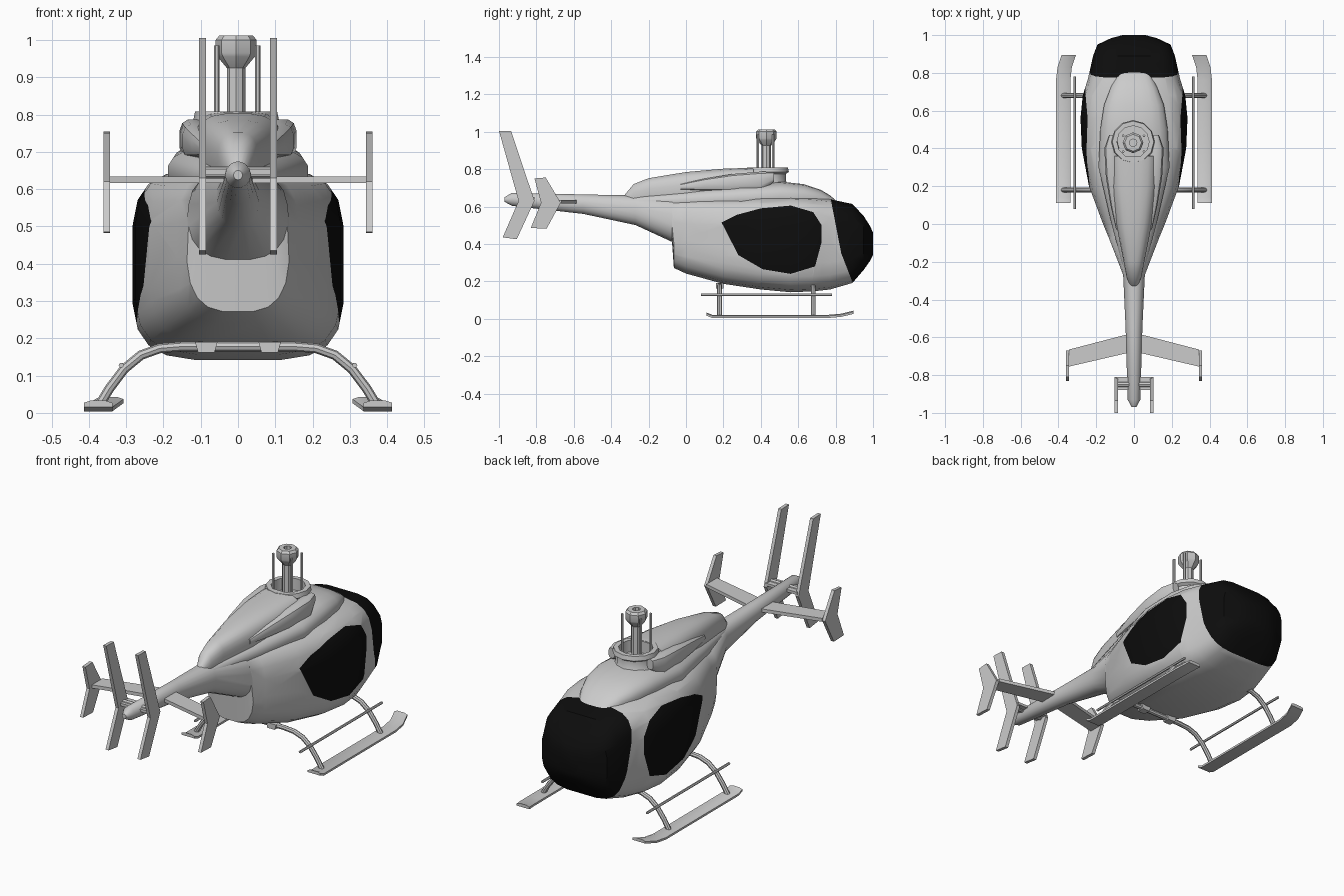
import bpy, bmesh, math
from mathutils import Vector

if "Cube" in bpy.data.objects:
    bpy.data.objects.remove(bpy.data.objects["Cube"])

glass = bpy.data.materials.new("dark_glass")
glass.diffuse_color = (0.004, 0.004, 0.004, 1)
glass.use_nodes = True
glass.node_tree.nodes["Principled BSDF"].inputs["Base Color"].default_value = glass.diffuse_color
grey = bpy.data.materials.new("grey")
grey.diffuse_color = (0.6, 0.6, 0.6, 1)
grey.use_nodes = True
grey.node_tree.nodes["Principled BSDF"].inputs["Base Color"].default_value = grey.diffuse_color


def finish(name, bm, smooth=True):
    bmesh.ops.recalc_face_normals(bm, faces=bm.faces[:])
    me = bpy.data.meshes.new(name)
    bm.to_mesh(me)
    bm.free()
    ob = bpy.data.objects.new(name, me)
    bpy.context.collection.objects.link(ob)
    if smooth:
        bpy.ops.object.select_all(action='DESELECT')
        ob.select_set(True)
        bpy.context.view_layer.objects.active = ob
        bpy.ops.object.shade_smooth_by_angle(angle=math.radians(35))
    return ob


def skin(rings):
    """Bridge equal-sized rings of points and cap both ends."""
    bm = bmesh.new()
    vs = [[bm.verts.new(p) for p in r] for r in rings]
    n = len(vs[0])
    for a, b in zip(vs, vs[1:]):
        for i in range(n):
            j = (i + 1) % n
            bm.faces.new((a[i], a[j], b[j], b[i]))
    bm.faces.new(vs[0])
    bm.faces.new(vs[-1])
    return bm


def hull(sections, n=20):
    """Sections: y, half width, z bottom, z top, squareness, optional x centre."""
    rings = []
    for y, w, zb, zt, e, *cx in sections:
        ring = []
        for i in range(n):
            a = 2 * math.pi * (i + 0.5) / n
            c, s = math.cos(a), math.sin(a)
            ring.append(((cx[0] if cx else 0) + w * math.copysign(abs(c) ** (2 / e), c), y,
                         (zb + zt) / 2 + (zt - zb) / 2 * math.copysign(abs(s) ** (2 / e), s)))
        rings.append(ring)
    return skin(rings)


def paint(bm, outline):
    """Cut a convex side-view outline (y, z) into the skin and make it glass."""
    inside = list(bm.faces)
    cy = sum(p[0] for p in outline) / len(outline)
    cz = sum(p[1] for p in outline) / len(outline)
    for (y0, z0), (y1, z1) in zip(outline, outline[1:] + outline[:1]):
        co, no = Vector((0, y0, z0)), Vector((0, z1 - z0, y0 - y1)).normalized()
        if no.dot(Vector((0, cy, cz)) - co) < 0:
            no = -no
        geom = set(inside)
        for f in inside:
            geom.update(f.edges)
            geom.update(f.verts)
        res = bmesh.ops.bisect_plane(bm, geom=list(geom), dist=1e-5, plane_co=co, plane_no=no)
        faces = [g for g in res['geom'] if isinstance(g, bmesh.types.BMFace)]
        inside = [f for f in set(faces) if no.dot(f.calc_center_median() - co) > 0]
    for f in inside:
        f.material_index = 1


def lathe(name, prof, x, y, n=8):
    bm = skin([[(x + r * math.cos(2 * math.pi * i / n), y + r * math.sin(2 * math.pi * i / n), z)
                for i in range(n)] for r, z in prof])
    return finish(name, bm)


def prism(name, pts, d):
    h = Vector(d) / 2
    return finish(name, skin([[Vector(p) - h for p in pts], [Vector(p) + h for p in pts]]), False)


def tube(name, pts, r, n=8):
    """Round bar along a path of points."""
    pts = [Vector(p) for p in pts]
    rings = []
    for i, p in enumerate(pts):
        t = (pts[min(i + 1, len(pts) - 1)] - pts[max(i - 1, 0)]).normalized()
        u = t.cross(Vector((0, 1, 0)) if abs(t.y) < 0.9 else Vector((0, 0, 1))).normalized()
        v = t.cross(u)
        rings.append([p + r * (math.cos(2 * math.pi * k / n) * u + math.sin(2 * math.pi * k / n) * v)
                      for k in range(n)])
    return finish(name, skin(rings))


# cabin and tail boom in one skin
body = hull([(1, .06, .34, .46, 2.5), (.985, .12, .31, .495, 3), (.95, .195, .26, .55, 3.6),
             (.89, .218, .19, .615, 4), (.77, .245, .155, .64, 4), (.68, .273, .145, .65, 4),
             (.56, .285, .14, .655, 4), (.4, .278, .155, .655, 4), (.2, .24, .185, .65, 3.6),
             (0, .165, .24, .65, 3.2), (-.065, .138, .27, .65, 3), (-.075, .134, .41, .65, 2.6),
             (-.27, .058, .5, .66, 2.3), (-.55, .045, .56, .665, 2), (-.93, .034, .603, .674, 2),
             (-.97, .012, .625, .65, 2)])
paint(body, [(.77, .66), (.83, .35), (.9, .17), (1.2, .1), (1.2, .8)])
paint(body, [(.19, .515), (.27, .555), (.4, .59), (.56, .605), (.68, .57), (.725, .5),
             (.725, .41), (.69, .28), (.56, .24), (.41, .265), (.28, .34)])
fuselage = finish("fuselage", body)
fuselage.data.materials.append(grey)
fuselage.data.materials.append(glass)

# roof fairing, engine hump and side intakes
finish("roof_fairing", hull([(.81, .085, .57, .625, 3), (.77, .1, .57, .66, 3), (.72, .125, .57, .69, 3),
                             (.63, .16, .57, .72, 2.8), (.5, .18, .57, .735, 2.6), (.3, .19, .57, .72, 2.5),
                             (0, .12, .57, .69, 2.4), (-.32, .035, .57, .66, 2.2)]))
finish("engine_hump", hull([(.36, .125, .6, .808, 3.2), (.2, .12, .6, .803, 3), (0, .095, .6, .785, 2.8),
                            (-.2, .055, .6, .752, 2.6), (-.28, .04, .6, .72, 2.4), (-.33, .02, .6, .66, 2)]))
for s, side in ((-1, "left"), (1, "right")):
    finish(side + "_intake", hull([(.47, .018, .73, .785, 3, s * .115), (.4, .04, .68, .788, 3, s * .118),
                                   (.25, .04, .682, .775, 3, s * .11), (.1, .03, .685, .75, 3, s * .095),
                                   (-.03, .015, .69, .72, 3, s * .08)], 12))

# rotor mast with open collar and control rods
lathe("mast_collar", [(.115, .71), (.1, .735), (.1, .775), (.115, .785), (.11, .808),
                      (.085, .808), (.085, .745), (.02, .745)], -.005, .435, 12)
lathe("rotor_mast", [(.025, .72), (.025, .925), (.05, .955), (.055, .965), (.055, 1.0), (.045, 1.012),
                     (.02, 1.012), (.02, .99)], -.005, .43)
for sx in (-1, 1):
    for sy in (-1, 1):
        x, y = sx * .055 - .002, .425 + sy * .042
        tube("control_rod", [(x, y, .73), (x, y, .985)], .007, 6)

# tail: cross tube, tall fins, stabiliser with end fins
tube("tail_cross_tube", [(-.1, -.85, .645), (.1, -.85, .645)], .016)
prism("tail_cross_plate", [(-.095, -.81, .645), (.095, -.81, .645), (.095, -.88, .645), (-.095, -.88, .645)],
      (0, 0, .014))
for s, side in ((-1, "left"), (1, "right")):
    prism(side + "_tall_fin", [(s * .095, y, z) for y, z in
          ((-1, 1.005), (-.935, 1.003), (-.81, .63), (-.905, .425), (-.98, .435), (-.895, .63))], (.018, 0, 0))
    prism(side + "_stabiliser", [(0, -.575, .625), (s * .345, -.665, .625), (s * .345, -.755, .625),
                                 (0, -.675, .625)], (0, 0, .018))
    prism(side + "_end_fin", [(s * .352, y, z) for y, z in
          ((-.81, .75), (-.75, .755), (-.67, .62), (-.745, .482), (-.83, .485), (-.775, .62))], (.018, 0, 0))

# landing gear: skids, step rails and cross tubes
for s, side in ((-1, "left"), (1, "right")):
    rings = []
    for x, y, z in ((.375, .11, .024), (.375, .14, .012), (.375, .76, .012), (.367, .83, .018), (.345, .895, .034)):
        rings.append([(s * (x + dx), y, z + dz) for dx, dz in
                      ((-.038, -.008), (.038, -.008), (.038, .003), (.02, .009), (-.02, .009), (-.038, .003))])
    finish(side + "_skid", skin(rings))
    tube(side + "_step_rail", [(s * .313, .08, .128), (s * .313, .78, .128)], .007, 6)
arc = [(.375, .015), (.345, .065), (.305, .118), (.26, .155), (.21, .173), (.15, .178)]
for y in (.18, .68):
    tube("skid_cross_tube", [(-x, y, z) for x, z in arc] + [(x, y, z) for x, z in arc[::-1]], .013)
    for s in (-1, 1):
        prism("tube_clamp", [(s * .085 - .03, y, .19), (s * .085 + .03, y, .19),
                             (s * .085 + .022, y, .162), (s * .085 - .022, y, .162)], (0, .04, 0))
